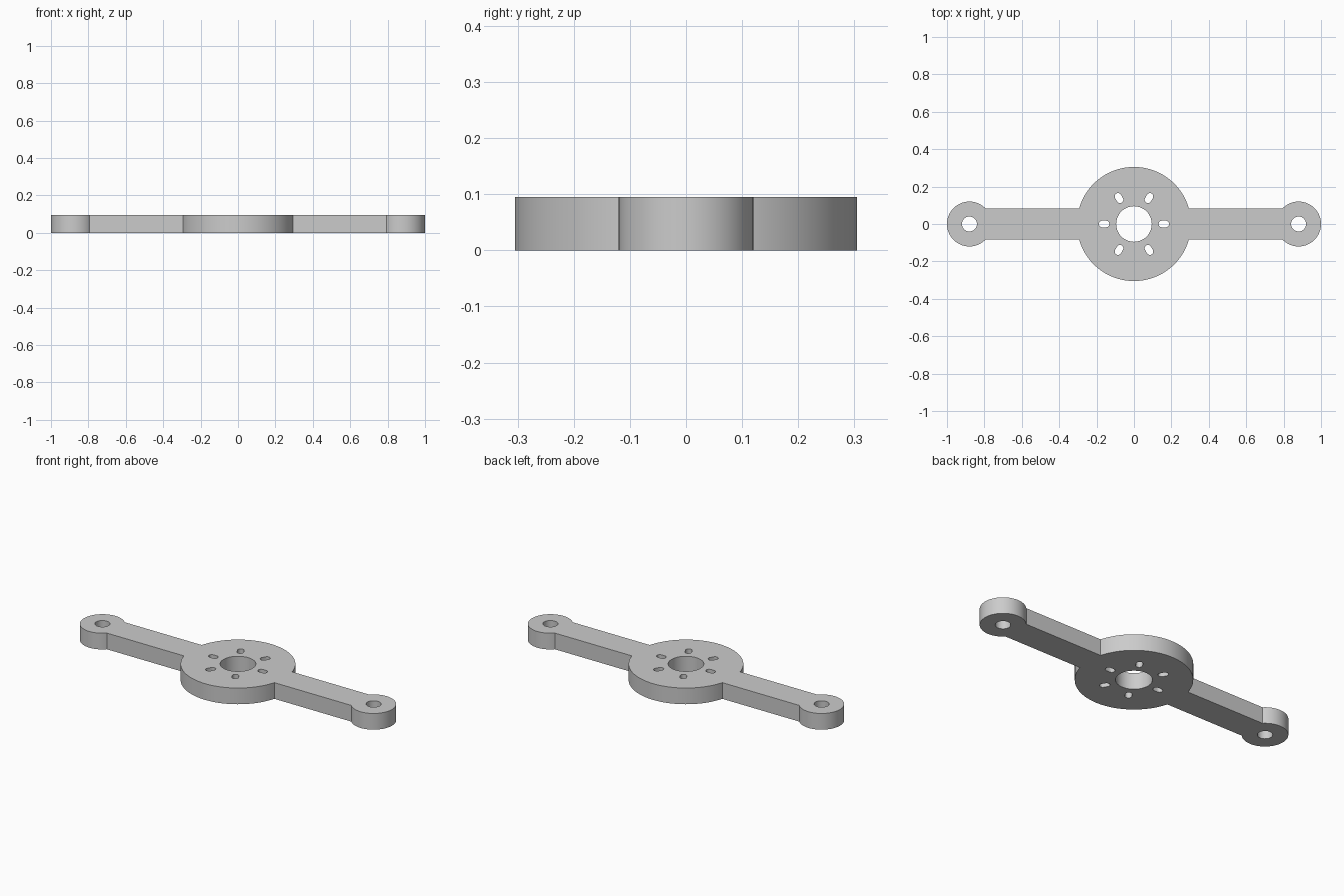
import bpy, bmesh
from math import asin, pi, sin, cos
from mathutils import Matrix, Vector

if "Cube" in bpy.data.objects:
    bpy.data.objects.remove(bpy.data.objects["Cube"], do_unlink=True)

THICK = 0.095
HUB_R, ARM_HALF = 0.305, 0.083
EYE_X, EYE_R = 0.88, 0.12


def arc(cx, cy, r, start, end, steps):
    return [Vector((cx + r * cos(a), cy + r * sin(a), 0))
            for a in (start + (end - start) * i / steps for i in range(steps + 1))]


def circle(cx, r, steps=64):
    return arc(cx, 0, r, 0, 2 * pi, steps)[:-1]


def slot(angle, dist=0.16, half=0.01, r=0.018):
    # Rounded slot pointing outwards from the hub centre
    pts = (arc(dist + half, 0, r, -pi / 2, pi / 2, 10)
           + arc(dist - half, 0, r, pi / 2, 3 * pi / 2, 10))
    return [Matrix.Rotation(angle, 3, 'Z') @ p for p in pts]


# Outer outline: half of it, then the same half turned around
hub_a, eye_a = asin(ARM_HALF / HUB_R), asin(ARM_HALF / EYE_R)
half_outline = (arc(EYE_X, 0, EYE_R, eye_a - pi, pi - eye_a, 56)
                + arc(0, 0, HUB_R, hub_a, pi - hub_a, 48))
outline = half_outline + [-p for p in half_outline]

# Bore, eye holes and six slots
loops = [outline, circle(0, 0.095), circle(EYE_X, 0.04, 40), circle(-EYE_X, 0.04, 40)]
loops += [slot(i * pi / 3) for i in range(6)]

# Fill the flat plate and extrude it
bm = bmesh.new()
for loop in loops:
    verts = [bm.verts.new(p) for p in loop]
    for a, b in zip(verts, verts[1:] + verts[:1]):
        bm.edges.new((a, b))
bmesh.ops.triangle_fill(bm, edges=bm.edges[:], use_beauty=True, normal=(0, 0, 1))
top = bmesh.ops.extrude_face_region(bm, geom=bm.faces[:], use_keep_orig=True)["geom"]
bmesh.ops.translate(bm, vec=(0, 0, THICK),
                    verts=[g for g in top if isinstance(g, bmesh.types.BMVert)])
bmesh.ops.recalc_face_normals(bm, faces=bm.faces[:])
mesh = bpy.data.meshes.new("double_arm_plate")
bm.to_mesh(mesh)
bm.free()

plate = bpy.data.objects.new("double_arm_plate", mesh)
bpy.context.collection.objects.link(plate)

grey = bpy.data.materials.new("light_grey")
grey.use_nodes = True
colour = (0.6, 0.6, 0.6, 1)
grey.diffuse_color = colour
grey.node_tree.nodes["Principled BSDF"].inputs["Base Color"].default_value = colour
mesh.materials.append(grey)

bpy.ops.object.select_all(action='DESELECT')
plate.select_set(True)
bpy.context.view_layer.objects.active = plate
bpy.ops.object.shade_smooth_by_angle(angle=pi / 6)
